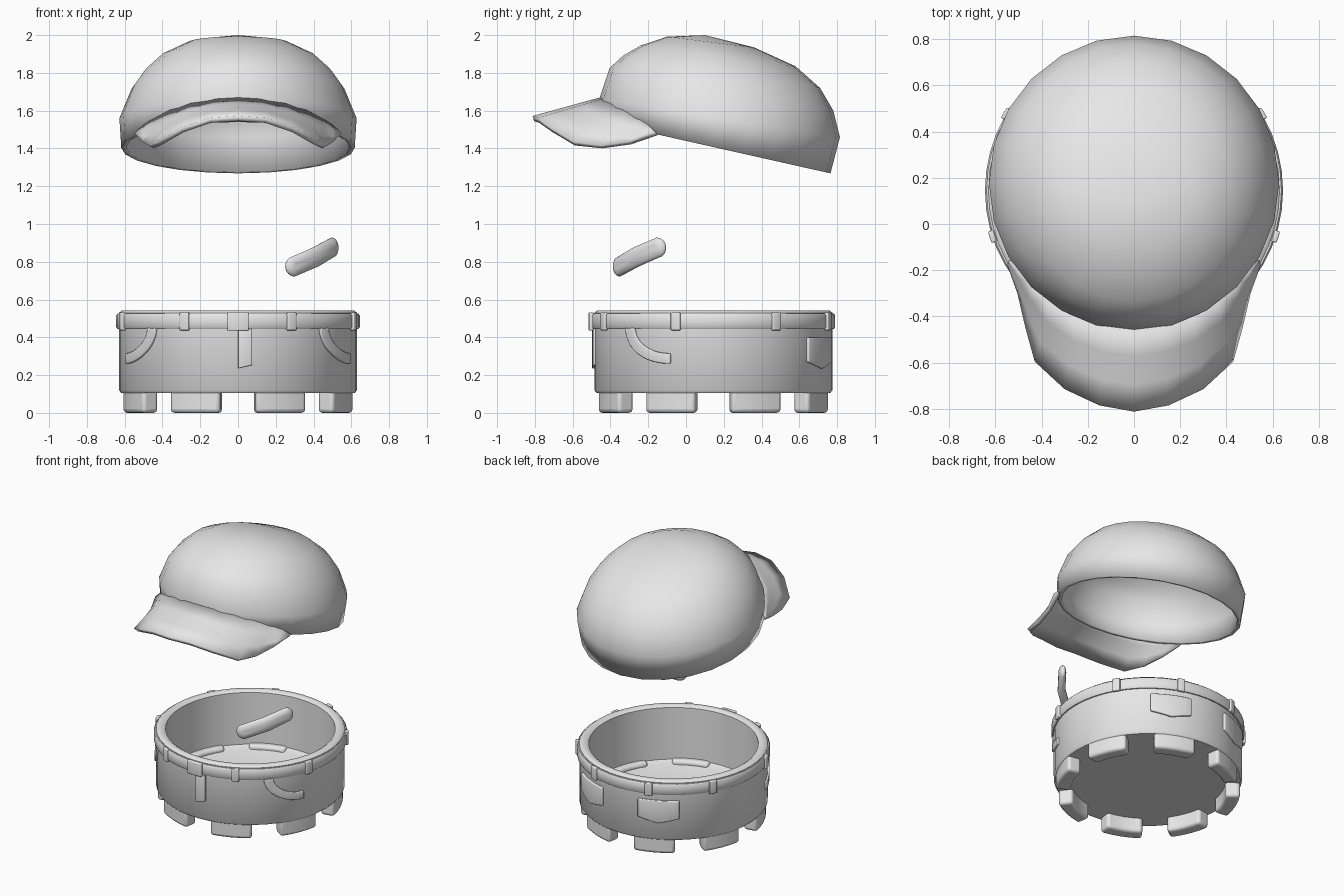
import bpy, bmesh
from math import sin, cos, pi, radians

cube = bpy.data.objects.get("Cube")
if cube:
    bpy.data.objects.remove(cube)

grey = bpy.data.materials.new("light_grey")
grey.use_nodes = True
grey.diffuse_color = (0.8, 0.8, 0.8, 1)
grey.node_tree.nodes["Principled BSDF"].inputs["Base Color"].default_value = (0.8, 0.8, 0.8, 1)

CY = 0.145  # centre of the round base along y


def polar(r, deg, z):
    a = radians(deg)
    return (r * cos(a), CY + r * sin(a), z)


def finish(name, bm, mirror=False, thick=0, offset=0, bevel=0, angle=40):
    bmesh.ops.remove_doubles(bm, verts=bm.verts, dist=0.0005)
    bmesh.ops.recalc_face_normals(bm, faces=bm.faces)
    mesh = bpy.data.meshes.new(name)
    bm.to_mesh(mesh)
    bm.free()
    mesh.materials.append(grey)
    ob = bpy.data.objects.new(name, mesh)
    bpy.context.collection.objects.link(ob)
    if mirror:
        m = ob.modifiers.new("mirror", 'MIRROR')
        m.use_clip = True
    if thick:
        m = ob.modifiers.new("thickness", 'SOLIDIFY')
        m.thickness, m.offset = thick, offset
    if bevel:
        m = ob.modifiers.new("rounding", 'BEVEL')
        m.width, m.segments, m.limit_method = bevel, 3, 'ANGLE'
        m.angle_limit = radians(40)
    bpy.ops.object.select_all(action='DESELECT')
    ob.select_set(True)
    bpy.context.view_layer.objects.active = ob
    bpy.ops.object.shade_smooth_by_angle(angle=radians(angle))
    return ob


def skin(rows, closed=False):
    """Bridge rows of points with quads."""
    bm = bmesh.new()
    vs = [[bm.verts.new(p) for p in row] for row in rows]
    n = len(rows[0])
    for a, b in zip(vs, vs[1:]):
        for i in range(n if closed else n - 1):
            j = (i + 1) % n
            bm.faces.new((a[i], a[j], b[j], b[i]))
    return bm


def plate(name, f, nu, nv, r, thick, mirror=True, bevel=0.006):
    """Raised patch wrapped round the base; f gives angle and height."""
    rows = [[polar(r, *f(i / nu, j / nv)) for i in range(nu + 1)] for j in range(nv + 1)]
    return finish(name, skin(rows), mirror, thick, 0, bevel)


# Base wall with rounded rim and raised floor
profile = [(0, .105), (.52, .105), (.618, .105), (.63, .12), (.63, .53), (.615, .542),
           (.585, .542), (.567, .53), (.565, .15), (.52, .13), (0, .13)]
finish("base_wall", skin([[polar(r, k * 7.5, z) for k in range(48)] for r, z in profile], True))

# Belt round the rim
belt = [(.62, .445), (.638, .445), (.645, .455), (.645, .515), (.638, .525), (.62, .525)]
finish("belt", skin([[polar(r, k * 7.5, z) for k in range(48)] for r, z in belt], True))

# Blocks under the wall
for k in range(8):
    mid = 22.5 + 45 * k
    ring = [(.52, 0), (.618, 0), (.618, .16), (.52, .16), (.52, 0)]
    bm = skin([[polar(r, mid - 13.5 + 27 * i / 4, z) for i in range(5)] for r, z in ring])
    bmesh.ops.remove_doubles(bm, verts=bm.verts, dist=0.0005)
    bmesh.ops.holes_fill(bm, edges=bm.edges, sides=0)
    finish("base_block", bm, bevel=0.02)

# Belt loops and buckle
for mid in (-64, -18, 31, 70):
    plate("belt_loop", lambda u, v: (mid - 2.3 + 4.6 * u, .437 + .094 * v), 2, 1, .645, .024)
plate("buckle", lambda u, v: (-95 + 10 * u, .435 + .097 * v), 3, 1, .648, .026, False)

# Front flap, curved front pocket trims, back pockets
plate("front_flap", lambda u, v: (-90 + 6.7 * u, .235 + .018 * u + (.21 - .018 * u) * v),
      2, 1, .632, .02, False, .004)
plate("front_pocket_trim", lambda u, v: (-21 - (26 - 6 * v) * cos(u * pi / 2),
                                         .45 - (.19 - .055 * v) * sin(u * pi / 2)), 10, 1, .632, .02)


def pocket(u, v):
    low = .27 - .035 * (1 - abs(2 * u - 1))
    return 51.5 + 25.5 * u, low + (.4 - low) * v


plate("back_pocket", pocket, 6, 1, .634, .024)

# Curved pill floating above the base
bm = bmesh.new()
bmesh.ops.create_uvsphere(bm, u_segments=24, v_segments=12, radius=1)
for v in bm.verts:
    u = .054 * v.co.x + (.15 if v.co.x > 0.001 else -.15 if v.co.x < -.001 else 0)
    h = .054 * v.co.y
    along, up = u * .945 - h * .326, u * .326 + h * .945
    v.co = polar(.58 + .026 * v.co.z, -45 + along / .58 * 180 / pi, .825 + up)
finish("curved_pill", bm, angle=60)

# Cap crown: tilted ellipses from front point to back point
crown = [(-.445, 1.54, .765, 1.268, .618), (-.46, 1.66, .815, 1.46, .628),
         (-.405, 1.825, .78, 1.60, .565), (-.335, 1.89, .71, 1.72, .50),
         (-.24, 1.945, .58, 1.835, .41), (-.1, 1.992, .36, 1.935, .26),
         (.1, 2, .1, 2, 0)]
rows = []
for yf, zf, yb, zb, w in crown:
    ring = []
    for k in range(24):
        a = 2 * pi * k / 24
        t = (1 + sin(a)) / 2
        ring.append((w * cos(a), yf + (yb - yf) * t, zf + (zb - zf) * t))
    rows.append(ring)
finish("cap_crown", skin(rows, True), thick=.025, offset=-1, angle=50)

# Cap bill: half outline, mirrored
inner = [(0, -.455, 1.67), (.12, -.44, 1.663), (.25, -.40, 1.64), (.36, -.335, 1.605),
         (.44, -.265, 1.565), (.5, -.2, 1.525), (.545, -.16, 1.485)]
outer = [(0, -.812, 1.572), (.15, -.785, 1.562), (.3, -.715, 1.51), (.43, -.595, 1.435),
         (.47, -.45, 1.415), (.505, -.3, 1.435), (.548, -.18, 1.482)]
rows = [[tuple(a + (b - a) * t for a, b in zip(p, q)) for p, q in zip(inner, outer)]
        for t in (0, .33, .67, 1)]
bill = skin(rows)
finish("cap_bill", bill, True, .028, -1, 0, 50)
